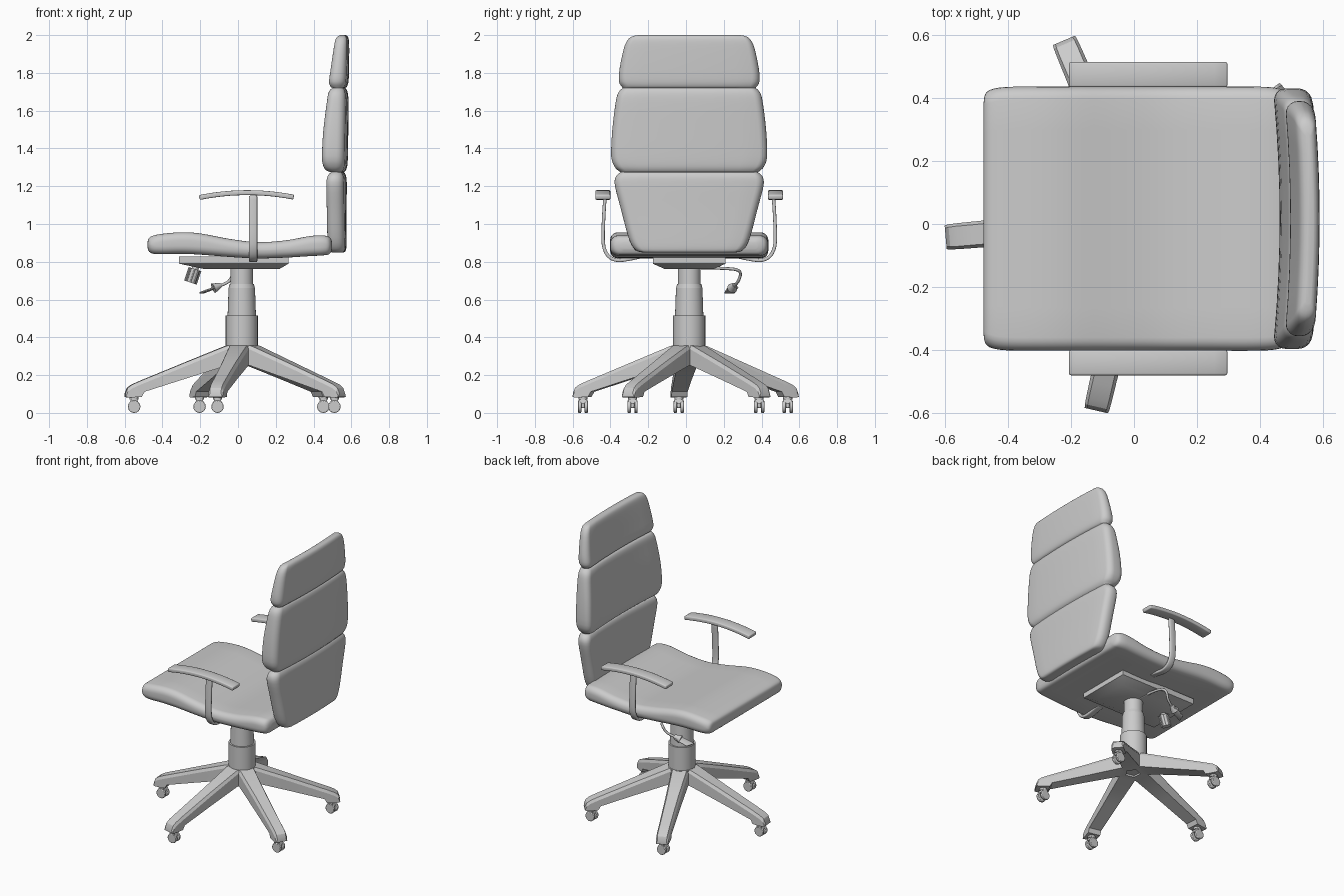
import bpy, bmesh, math
from mathutils import Vector

if "Cube" in bpy.data.objects:
    bpy.data.objects.remove(bpy.data.objects["Cube"])

XC, YC = 0.02, 0.017          # column axis / symmetry line of the chair


def finish(name, verts, faces, angle=40):
    me = bpy.data.meshes.new(name)
    me.from_pydata([tuple(v) for v in verts], [], faces)
    bm = bmesh.new()
    bm.from_mesh(me)
    bmesh.ops.recalc_face_normals(bm, faces=bm.faces)
    bm.to_mesh(me)
    bm.free()
    ob = bpy.data.objects.new(name, me)
    bpy.context.collection.objects.link(ob)
    bpy.ops.object.select_all(action='DESELECT')
    ob.select_set(True)
    bpy.context.view_layer.objects.active = ob
    bpy.ops.object.shade_smooth_by_angle(angle=math.radians(angle))
    return ob


def loft(name, rings, angle=40):
    n = len(rings[0])
    verts = [p for r in rings for p in r]
    faces = [(i * n + j, i * n + (j + 1) % n, (i + 1) * n + (j + 1) % n, (i + 1) * n + j)
             for i in range(len(rings) - 1) for j in range(n)]
    faces += [tuple(range(n)), tuple(range(len(verts) - n, len(verts)))]
    return finish(name, verts, faces, angle)


def smooth(keys, steps=4):
    """Catmull-Rom interpolation of a list of tuples."""
    k = [Vector(v) for v in keys]
    k = [k[0]] + k + [k[-1]]
    out = []
    for a, b, c, d in zip(k, k[1:], k[2:], k[3:]):
        for s in range(steps):
            t = s / steps
            out.append(0.5 * (2 * b + (c - a) * t + (2 * a - 5 * b + 4 * c - d) * t * t
                              + (3 * b - a - 3 * c + d) * t ** 3))
    return out + [k[-1]]


def section(w, lo, hi, r, bow=0.0):
    """Rounded rectangle: u in -w..w (subdivided long sides), v in lo..hi."""
    r = min(r, (hi - lo) * 0.48)
    pts = []
    for cu, cv, a0 in ((1, 1, 0), (-1, 1, 90), (-1, -1, 180), (1, -1, 270)):
        for i in range(6):
            a = math.radians(a0 + 18 * i)
            v = (hi - r) if cv > 0 else (lo + r)
            pts.append((cu * (w - r) + r * math.cos(a), v + r * math.sin(a)))
        if a0 in (0, 180):
            v = hi if cv > 0 else lo
            pts += [(cu * (w - r) * (1 - t / 4), v) for t in range(1, 8)]
    return [(u, v + bow * (1 - (u / 0.42) ** 2)) for u, v in pts]


def cyl(name, p, q, r1, r2=None, n=24):
    """Cylinder or cone from p to q."""
    p, q = Vector(p), Vector(q)
    d = (q - p).normalized()
    a = d.orthogonal().normalized()
    b = d.cross(a)
    ring = lambda c, r: [c + r * (a * math.cos(t) + b * math.sin(t))
                         for t in (2 * math.pi * i / n for i in range(n))]
    return loft(name, [ring(p, r1), ring(q, r1 if r2 is None else r2)])


def strip(name, pts, axis, half, thick):
    """Flat bar following pts, widened along axis and thickened."""
    axis = Vector(axis) * half
    verts = [Vector(p) + s * axis for p in pts for s in (-1, 1)]
    faces = [(2 * i, 2 * i + 1, 2 * i + 3, 2 * i + 2) for i in range(len(pts) - 1)]
    ob = finish(name, verts, faces)
    m = ob.modifiers.new("thickness", 'SOLIDIFY')
    m.thickness, m.offset = thick, 0
    m = ob.modifiers.new("edges", 'BEVEL')
    m.width, m.segments = 0.006, 2
    return ob


# Seat cushion: x, half width, bottom z, top z
seat = [(-.478, .36, .872, .908), (-.472, .395, .855, .925), (-.45, .411, .843, .938),
        (-.40, .418, .84, .948), (-.3, .419, .842, .956), (-.2, .419, .838, .95),
        (-.05, .419, .826, .922), (.1, .419, .818, .904), (.25, .419, .822, .913),
        (.38, .419, .83, .936), (.45, .415, .834, .939), (.485, .40, .842, .93),
        (.498, .36, .868, .905)]
loft("seat", [[(x, YC + u, v) for u, v in section(w, lo, hi, .042)]
              for x, w, lo, hi in smooth(seat)], 60)

# Three-cushion backrest: z, half width, front x, rear x (at the edges)
back = [(.848, .22, .49, .53), (.852, .262, .475, .543), (.87, .292, .464, .551),
        (.93, .322, .461, .553), (1.08, .362, .461, .553), (1.2, .393, .461, .554),
        (1.245, .391, .465, .552), (1.266, .375, .475, .545), (1.274, .365, .485, .54),
        (1.282, .375, .462, .547), (1.305, .396, .446, .556), (1.36, .413, .44, .56),
        (1.5, .407, .447, .562), (1.64, .390, .463, .563), (1.69, .378, .47, .56),
        (1.712, .362, .48, .553), (1.72, .352, .492, .547), (1.728, .358, .48, .555),
        (1.755, .372, .474, .563), (1.82, .369, .482, .566), (1.93, .346, .497, .567),
        (1.975, .325, .505, .565), (1.993, .302, .515, .558), (2.0, .27, .53, .548)]
loft("backrest", [[(v, YC + u, z) for u, v in section(w, f, b, .04, .022)]
                  for z, w, f, b in smooth(back, 3)], 60)

# Armrests: curved pads on bent flat bars
bar = smooth([(.445, 1.15), (.452, 1.05), (.456, .92), (.446, .86), (.42, .823),
              (.38, .808), (.33, .812), (.25, .828)], 3)
for side, s in (("left", 1), ("right", -1)):
    strip(side + "_arm_bar", [(.08, YC + s * d, z) for d, z in bar], (1, 0, 0), .022, .018)
    arc = [(-.205 + .5 * t / 12) for t in range(13)]
    strip(side + "_arm_pad", [(x, YC + s * .457, 1.166 - .4 * (x - .05) ** 2) for x in arc],
          (0, 1, 0), .04, .026)

# Tilt mechanism under the seat
loft("mechanism", [[(x0, YC - h, z), (x1, YC - h, z), (x1, YC + h, z), (x0, YC + h, z)]
                   for z, x0, x1, h in ((.762, -.18, .22, .13), (.79, -.312, .267, .193),
                                        (.828, -.312, .267, .193))])

# Tension knob with grip ribs
k0, k1 = Vector((-.22, YC, .785)), Vector((-.252, YC, .69))
cyl("tension_knob_stem", k0, k1, .018)
k0 = k0.lerp(k1, .25)
cyl("tension_knob", k0, k1, .03)
for i in range(8):
    a = i * math.pi / 4
    o = Vector((math.cos(a), math.sin(a), -.33 * math.cos(a))) * .029
    cyl("knob_rib", k0 + o, k1 + o, .005, n=6)

# Height lever: bent rod and paddle
cu = bpy.data.curves.new("height_lever_rod", 'CURVE')
cu.dimensions, cu.bevel_depth, cu.bevel_resolution, cu.use_fill_caps = '3D', .008, 2, True
rod = smooth([(.02, .08, .768), (.01, .2, .765), (-.005, .27, .757), (-.025, .288, .735),
              (-.05, .275, .695), (-.11, .25, .667)])
sp = cu.splines.new('POLY')
sp.points.add(len(rod) - 1)
for p, v in zip(sp.points, rod):
    p.co = (*v, 1)
bpy.context.collection.objects.link(bpy.data.objects.new("height_lever_rod", cu))
cyl("height_lever_collar", (-.09, .258, .677), (-.13, .245, .66), .012, .027)
strip("height_lever_paddle", [(-.11, .25, .666), (-.16, .238, .648), (-.197, .23, .634)],
      (.3, .95, 0), .03, .01)

# Gas column, stepped
for i, (z0, z1, r0, r1) in enumerate(((.34, .515, .085, .085), (.515, .66, .075, .07),
                                      (.66, .682, .07, .064), (.68, .775, .06, .06))):
    cyl("column_%d" % i, (XC, YC, z0), (XC, YC, z1), r0, r1, 32)

# Base hub
cyl("base_hub", (XC, YC, .262), (XC, YC, .355), .088, .088, 32)

# Five legs with twin-wheel casters
leg = [(.04, .045, .055, .36, .25), (.085, .045, .055, .355, .25), (.3, .036, .047, .268, .182),
       (.52, .032, .042, .178, .112), (.535, .032, .042, .172, .085),
       (.585, .032, .041, .15, .082), (.608, .031, .04, .133, .082), (.62, .029, .038, .105, .085)]
for i in range(5):
    a = math.radians(41 + 72 * i)
    c, s = math.cos(a), math.sin(a)
    P = lambda r, t, z: (XC + r * c - t * s, YC - .005 + r * s + t * c, z)
    ob = loft("base_leg_%d" % i, [[P(r, -wb, zb), P(r, wb, zb), P(r, wb, zt - .02),
                                   P(r, wt, zt), P(r, -wt, zt), P(r, -wb, zt - .02)]
                                  for r, wt, wb, zt, zb in leg], 25)
    x, y, _ = P(.572, 0, 0)
    cyl("caster_stem_%d" % i, (x, y, .03), (x, y, .09), .011, n=12)
    cyl("caster_collar_%d" % i, (x, y, .07), (x, y, .09), .024, n=16)
    cyl("caster_axle_%d" % i, (x, y - .02, .033), (x, y + .02, .033), .008, n=12)
    for t in (-1, 1):
        w = cyl("caster_wheel_%d" % i, (x, y + t * .009, .033), (x, y + t * .027, .033), .033)
        m = w.modifiers.new("round", 'BEVEL')
        m.width, m.segments = .004, 2
    # Caster hood bridging both wheels
    loft("caster_hood_%d" % i, [[(x + .024, y + t, .05), (x + .016, y + t, .074),
                                 (x - .016, y + t, .074), (x - .024, y + t, .05)]
                                for t in (-.022, .022)])
